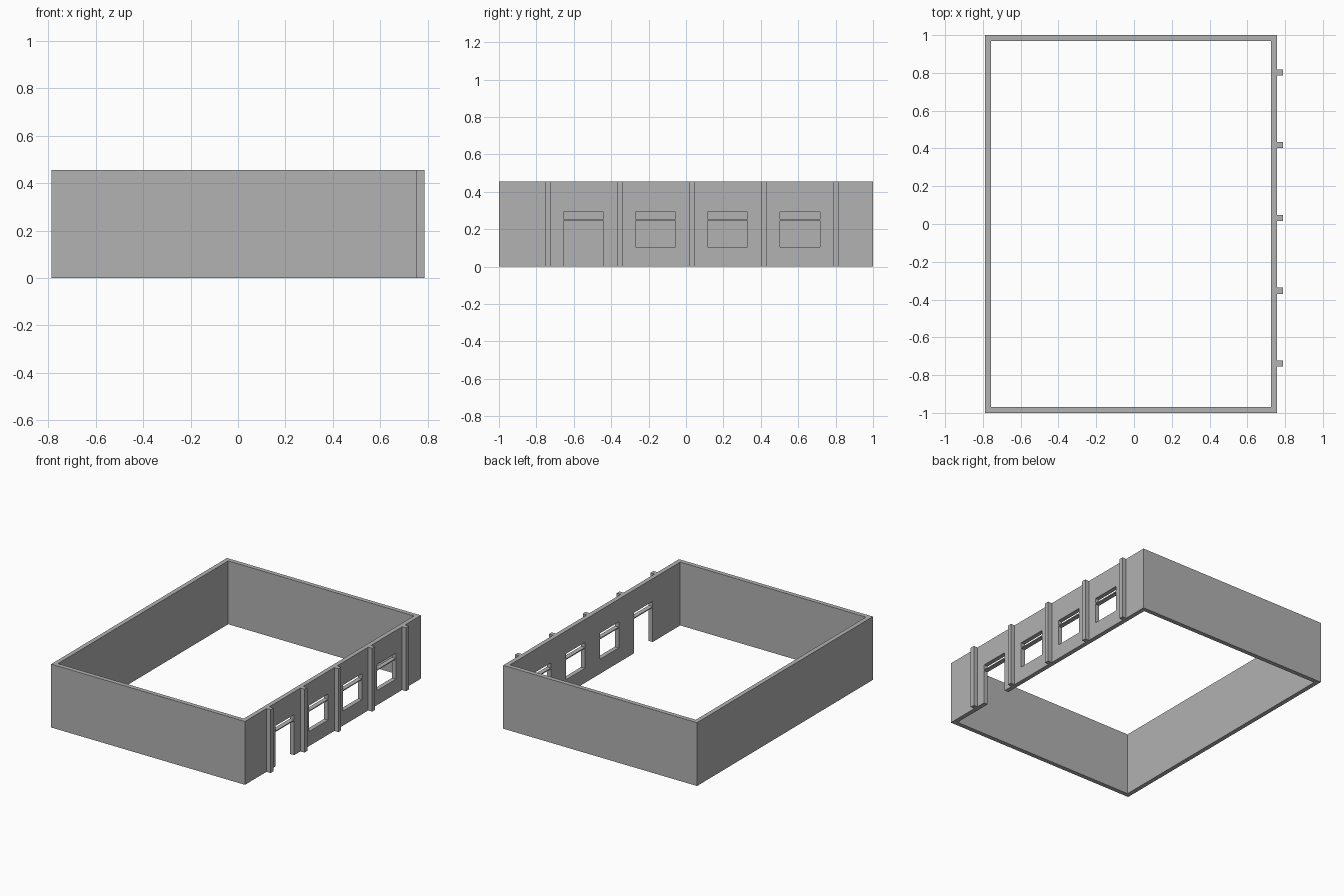
import bpy, bmesh
from mathutils import Vector

cube = bpy.data.objects.get("Cube")
if cube:
    bpy.data.objects.remove(cube, do_unlink=True)

grey = bpy.data.materials.new("plain_grey")
grey.use_nodes = True
grey.diffuse_color = (0.445, 0.445, 0.445, 1)
grey.node_tree.nodes["Principled BSDF"].inputs["Base Color"].default_value = grey.diffuse_color

HEIGHT = 0.456
THICK = 0.032
LEFT, RIGHT, EDGE = -0.788, 0.756, 0.788   # wall faces and pilaster face
BAY = 0.3855                               # spacing along the left wall


def boxes(name, bounds):
    """One object made of boxes, each given by its low and high corner."""
    bm = bmesh.new()
    for low, high in bounds:
        low, high = Vector(low), Vector(high)
        verts = bmesh.ops.create_cube(bm, size=1)["verts"]
        bmesh.ops.scale(bm, vec=high - low, verts=verts)
        bmesh.ops.translate(bm, vec=(low + high) / 2, verts=verts)
    mesh = bpy.data.meshes.new(name)
    bm.to_mesh(mesh)
    bm.free()
    mesh.materials.append(grey)
    obj = bpy.data.objects.new(name, mesh)
    bpy.context.collection.objects.link(obj)
    return obj


def cut(target, cutter):
    cutter.hide_render = True
    mod = target.modifiers.new("cut", "BOOLEAN")
    mod.operation, mod.solver, mod.object = "DIFFERENCE", "EXACT", cutter
    bpy.context.view_layer.objects.active = target
    bpy.ops.object.modifier_apply(modifier=mod.name)
    bpy.data.objects.remove(cutter, do_unlink=True)


# Perimeter walls, open above and below
walls = boxes("walls", [((LEFT, -1, 0), (RIGHT, 1, HEIGHT))])
cut(walls, boxes("courtyard_cutter", [
    ((LEFT + THICK, -1 + THICK, -0.1), (RIGHT - THICK, 1 - THICK, HEIGHT + 0.1))]))

# Doorway and three windows, each with a slot above a thin transom
openings = []
for i in range(4):
    y = -0.548 + i * BAY
    sill = -0.1 if i == 0 else 0.105
    for bottom, top in ((sill, 0.248), (0.255, 0.292)):
        openings.append(((RIGHT - 0.1, y - 0.107, bottom), (RIGHT + 0.1, y + 0.107, top)))
cut(walls, boxes("opening_cutter", openings))

# Pilasters between the bays
for i in range(5):
    y = -0.739 + i * BAY
    boxes(f"pilaster_{i + 1}", [((RIGHT, y - 0.016, 0), (EDGE, y + 0.016, HEIGHT))])
